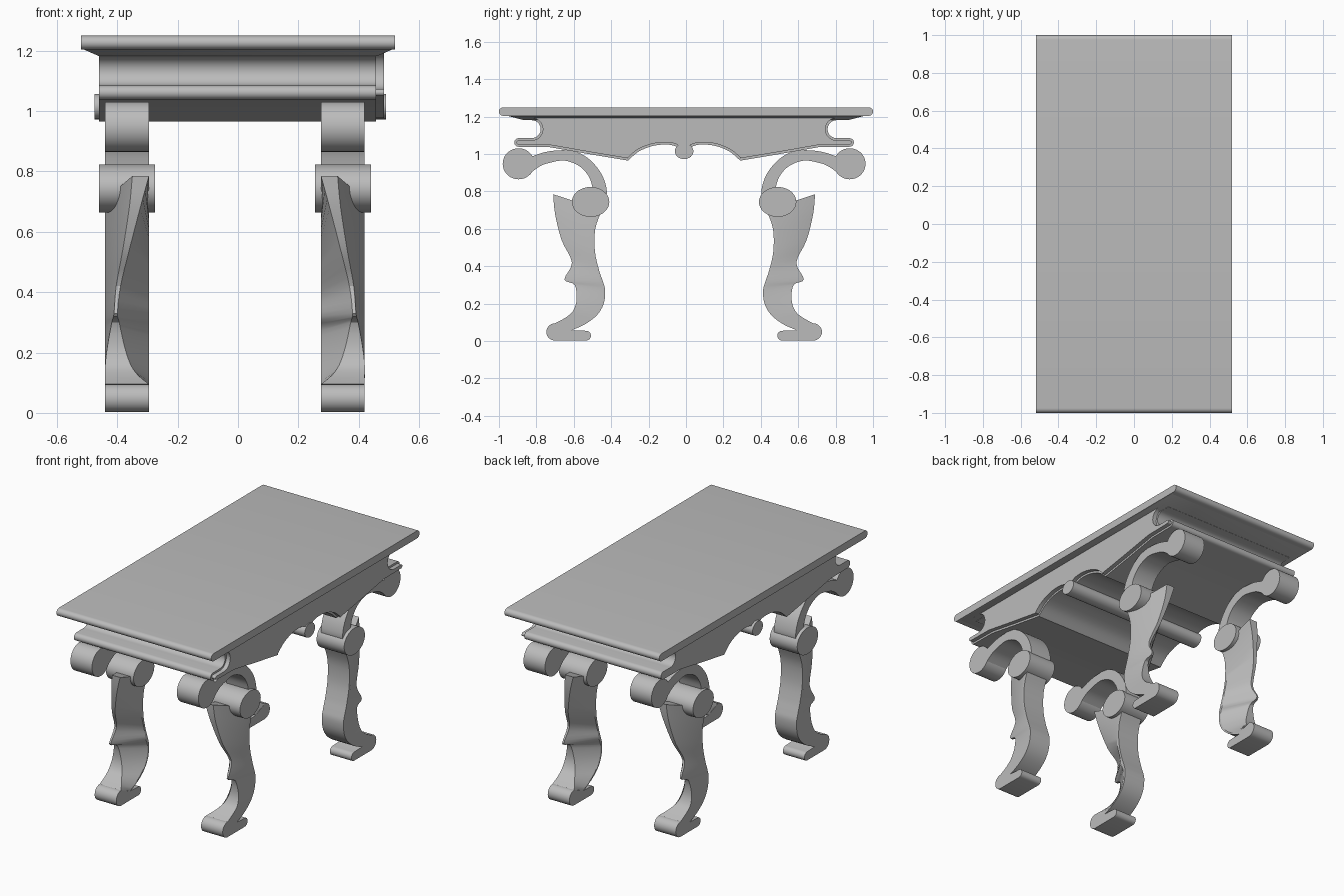
import bpy, bmesh
from math import sin, cos, radians

old = bpy.data.objects.get("Cube")
if old:
    bpy.data.objects.remove(old, do_unlink=True)

grey = bpy.data.materials.new("plain_grey")
grey.use_nodes = True
grey.diffuse_color = (0.5, 0.5, 0.5, 1)
grey.node_tree.nodes["Principled BSDF"].inputs["Base Color"].default_value = (0.5, 0.5, 0.5, 1)

CX = CY = -0.01  # the base sits slightly off the top's centre


def loft(name, rings, angle=30):
    """Join closed rings of points and cap both ends."""
    bm = bmesh.new()
    rows = [[bm.verts.new(p) for p in ring] for ring in rings]
    n = len(rows[0])
    for a, b in zip(rows, rows[1:]):
        for i in range(n):
            j = (i + 1) % n
            bm.faces.new((a[i], a[j], b[j], b[i]))
    bm.faces.new(rows[0])
    bm.faces.new(rows[-1])
    bmesh.ops.recalc_face_normals(bm, faces=bm.faces)
    mesh = bpy.data.meshes.new(name)
    bm.to_mesh(mesh)
    bm.free()
    mesh.materials.append(grey)
    obj = bpy.data.objects.new(name, mesh)
    bpy.context.collection.objects.link(obj)
    bpy.ops.object.select_all(action='DESELECT')
    obj.select_set(True)
    bpy.context.view_layer.objects.active = obj
    bpy.ops.object.shade_smooth_by_angle(angle=radians(angle))
    return obj


def extrude(name, profile, x0, x1):
    """Extrude a y-z profile along x."""
    return loft(name, [[(x, y, z) for y, z in profile] for x in (x0, x1)])


def arc(cy, cz, ry, rz, start, end, steps=12):
    angles = [radians(start + (end - start) * i / steps) for i in range(steps + 1)]
    return [(cy + ry * cos(t), cz + rz * sin(t)) for t in angles]


def spline(pts, steps=5):
    """Smooth curve through tuples of any length."""
    ext = [pts[0]] + list(pts) + [pts[-1]]
    out = []
    for p, q, r, s in zip(ext, ext[1:], ext[2:], ext[3:]):
        for k in range(steps):
            t = k / steps
            out.append(tuple(
                0.5 * (2 * b + (c - a) * t + (2 * a - 5 * b + 4 * c - d) * t ** 2
                       + (3 * b - a - 3 * c + d) * t ** 3)
                for a, b, c, d in zip(p, q, r, s)))
    return out + [tuple(pts[-1])]


def inset(poly, dist):
    """Shrink a clockwise polygon by a fixed distance."""
    out = []
    for i, (y, z) in enumerate(poly):
        (py, pz), (ny, nz) = poly[i - 1], poly[(i + 1) % len(poly)]
        dy, dz = ny - py, nz - pz
        length = (dy * dy + dz * dz) ** 0.5
        out.append((y + dz / length * dist, z - dy / length * dist))
    return out


# Table top with rounded ends, and the sloped moulding under it
right_end = arc(0.975, 1.227, 0.025, 0.023, 90, -90)
extrude("table_top", right_end + [(-y, z) for y, z in reversed(right_end)], -0.52, 0.52)
loft("top_moulding", [[(-x, -y, z), (x, -y, z), (x, y, z), (-x, y, z)]
                      for x, y, z in ((0.515, 0.96, 1.206), (0.46, 0.87, 1.182))])

# Apron: scrolled ends, sweeping lower edge
half = [(0.865, 1.205), (0.865, 1.181)]
half += arc(0.815, 1.133, 0.048, 0.048, 90, 270)
half += arc(0.885, 1.062, 0.023, 0.023, 90, -90, 8)
half += [(0.72, 1.037), (0.51, 1.0)]
half += spline([(0.30, 0.965), (0.24, 1.015), (0.16, 1.045), (0.08, 1.05), (0.03, 1.035)])
apron = [(y + CY, z) for y, z in half] + [(CY - y, z) for y, z in reversed(half)]
extrude("apron", apron, -0.46, 0.458)
extrude("side_panel", inset(apron, 0.012), 0.45, 0.484)
extrude("cross_dowel", arc(CY, 1.015, 0.05, 0.042, 0, 345, 23), -0.475, 0.49)

# Leg profiles, measured outwards from the centre
bracket = spline([(0.82, 0.985), (0.745, 1.01), (0.665, 1.02), (0.585, 1.015),
                  (0.505, 0.97), (0.44, 0.89), (0.413, 0.80), (0.43, 0.74)])
bracket += spline([(0.48, 0.75), (0.49, 0.82), (0.51, 0.88), (0.56, 0.935),
                   (0.64, 0.965), (0.72, 0.953), (0.77, 0.935), (0.82, 0.90)])
scroll = arc(0.885, 0.948, 0.085, 0.083, 0, 350, 35)
knee = arc(0.50, 0.744, 0.1, 0.08, 0, 350, 35)
foot = arc(0.523, 0.029, 0.025, 0.026, 90, 270, 8)
foot += arc(0.69, 0.049, 0.047, 0.046, -90, 90, 14)
foot += [(0.60, 0.058)]

# Shank: outer point, inner point, then where the carved ridge starts and ends
shank = spline([
    (0.69, 0.095, 0.61, 0.055, 0, 1),
    (0.635, 0.125, 0.53, 0.09, 0.25, 1),
    (0.595, 0.16, 0.465, 0.14, 0.42, 1),
    (0.575, 0.22, 0.43, 0.20, 0.56, 0.95),
    (0.585, 0.30, 0.422, 0.27, 0.68, 0.85),
    (0.64, 0.33, 0.435, 0.32, 0.72, 0.80),
    (0.60, 0.42, 0.455, 0.38, 0.65, 0.75),
    (0.655, 0.54, 0.477, 0.48, 0.45, 0.60),
    (0.69, 0.68, 0.475, 0.60, 0.20, 0.45),
    (0.70, 0.785, 0.44, 0.70, 0, 0.38)], 4)

for end, sy in (("front", -1), ("back", 1)):
    for side, sx in (("left", 1), ("right", -1)):
        tag = f"{end}_{side}_"
        x_in, x_out = CX + sx * 0.285, CX + sx * 0.43

        def place(profile):
            return [(CY + sy * d, z) for d, z in profile]

        extrude(tag + "bracket", place(bracket), x_in, x_out)
        extrude(tag + "scroll", place(scroll), x_in, x_out)
        extrude(tag + "knee", place(knee), CX + sx * 0.265, CX + sx * 0.45)
        extrude(tag + "foot", place(foot), x_in, x_out)
        rings = []
        for do, zo, di, zi, a, b in shank:
            section = ((0, 0), (0, 0.1), (a, 1), (b, 1), (1, 0.1), (1, 0))
            rings.append([(x_in + (x_out - x_in) * u,
                           CY + sy * (di + (do - di) * v),
                           zi + (zo - zi) * v) for u, v in section])
        loft(tag + "shank", rings, 25)
